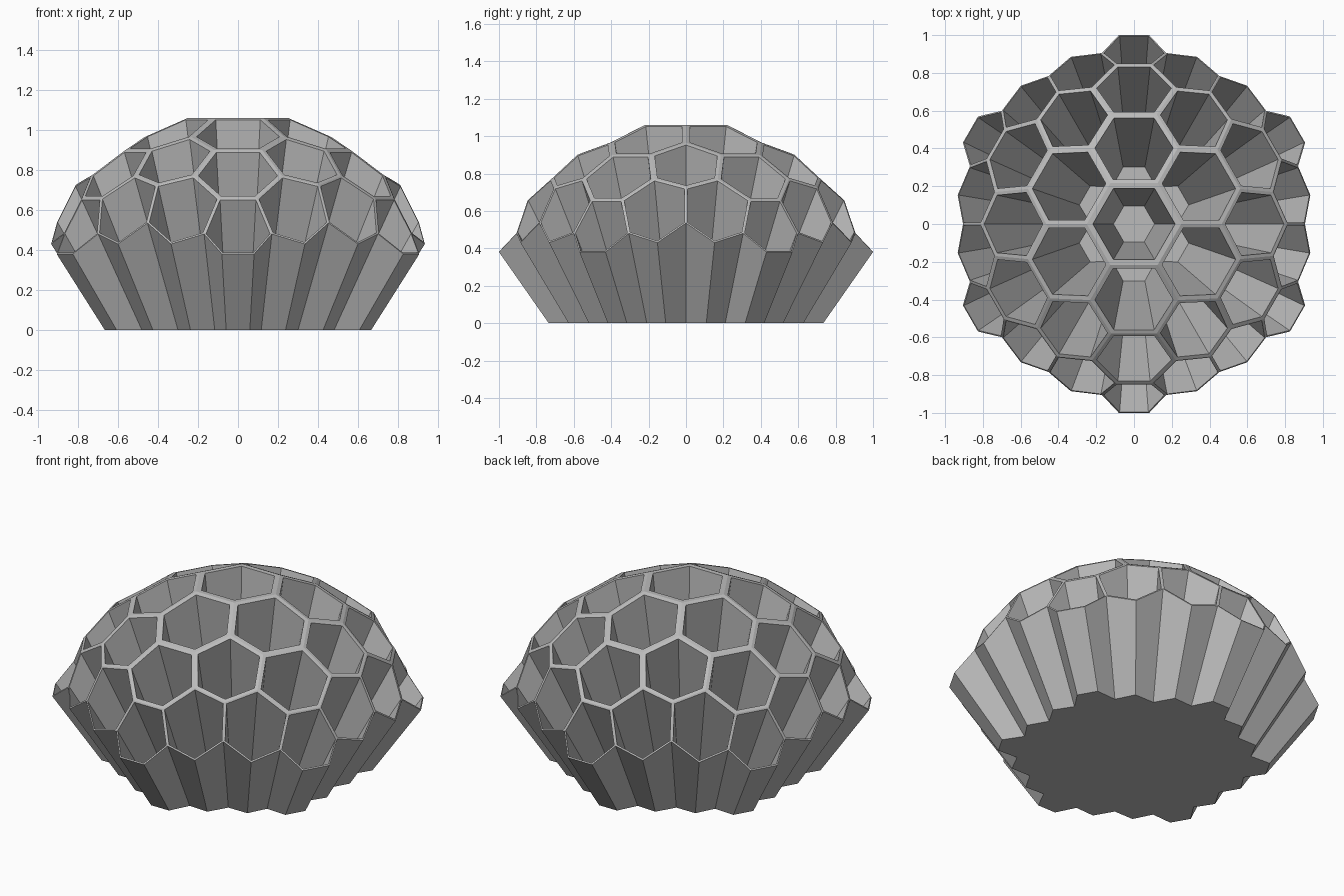
import bpy, bmesh, math
from mathutils import Vector

if "Cube" in bpy.data.objects:
    bpy.data.objects.remove(bpy.data.objects["Cube"])

FOCUS = Vector((0, 0, -1.05))       # all walls taper towards this point
FLOOR = 0.003
RIM = [0.13, 0.11, 0.10, 0.055]     # rim inset per ring of cells

# squared grid distance -> (radius, degrees from nearest spoke, height)
DOME = {1: (0.25, 30, 1.06), 4: (0.465, 30, 0.965), 7: (0.592, 11.7, 0.9),
        13: (0.753, 17, 0.77), 16: (0.81, 30, 0.725), 19: (0.85, 6.4, 0.658),
        25: (0.905, 30, 0.535), 28: (0.921, 10.6, 0.48),
        31: (0.946, 20.7, 0.43), 37: (1.003, 4.6, 0.38)}


def on_dome(x, y):
    """Wrap a flat honeycomb corner onto the dome."""
    r, off, z = DOME[round(x * x + y * y)]
    ang = math.degrees(math.atan2(y, x))
    spoke = 30 + 60 * math.floor(ang / 60 + 1e-6)
    a = math.radians(spoke + math.copysign(off, ang - spoke + 1e-6))
    return Vector((r * math.cos(a), r * math.sin(a), z))


def to_height(p, z):
    """Slide a point along its taper line to a height."""
    return FOCUS + (p - FOCUS) * ((z - FOCUS.z) / (p.z - FOCUS.z))


bm = bmesh.new()
corners = {}


def corner(x, y):
    p = on_dome(x, y)
    key = (round(p.x, 3), round(p.y, 3))
    if key not in corners:
        corners[key] = bm.verts.new(p)
    return corners[key]


# cells: rim, tapering walls and floor
for q in range(-3, 4):
    for s in range(-3, 4):
        ring = max(abs(q), abs(s), abs(q + s))
        if ring > 3:
            continue
        cx, cy = 1.5 * q, math.sqrt(3) * (s + q / 2)
        outer = [corner(cx + math.cos(math.radians(60 * k)),
                        cy + math.sin(math.radians(60 * k))) for k in range(6)]
        mid = sum((v.co for v in outer), Vector()) / 6
        inner = [bm.verts.new(v.co.lerp(mid, RIM[ring])) for v in outer]
        floor = [bm.verts.new(to_height(v.co, FLOOR)) for v in inner]
        for k in range(6):
            n = (k + 1) % 6
            bm.faces.new((outer[k], outer[n], inner[n], inner[k]))
            bm.faces.new((inner[k], inner[n], floor[n], floor[k]))
        bm.faces.new(floor)

# outer wall and flat base
edges = [e for e in bm.edges if e.is_boundary]
foot = {}
for e in edges:
    for v in e.verts:
        if v not in foot:
            foot[v] = bm.verts.new(to_height(v.co, 0))
for e in edges:
    a, b = e.verts
    bm.faces.new((a, b, foot[b], foot[a]))
bm.faces.new(sorted(foot.values(), key=lambda v: math.atan2(v.co.y, v.co.x)))
bmesh.ops.recalc_face_normals(bm, faces=bm.faces)

mesh = bpy.data.meshes.new("honeycomb_dome")
bm.to_mesh(mesh)
bm.free()
grey = bpy.data.materials.new("grey")
grey.diffuse_color = (0.5, 0.5, 0.5, 1)
grey.use_nodes = True
grey.node_tree.nodes["Principled BSDF"].inputs["Base Color"].default_value = grey.diffuse_color
mesh.materials.append(grey)
bpy.context.collection.objects.link(bpy.data.objects.new("honeycomb_dome", mesh))
